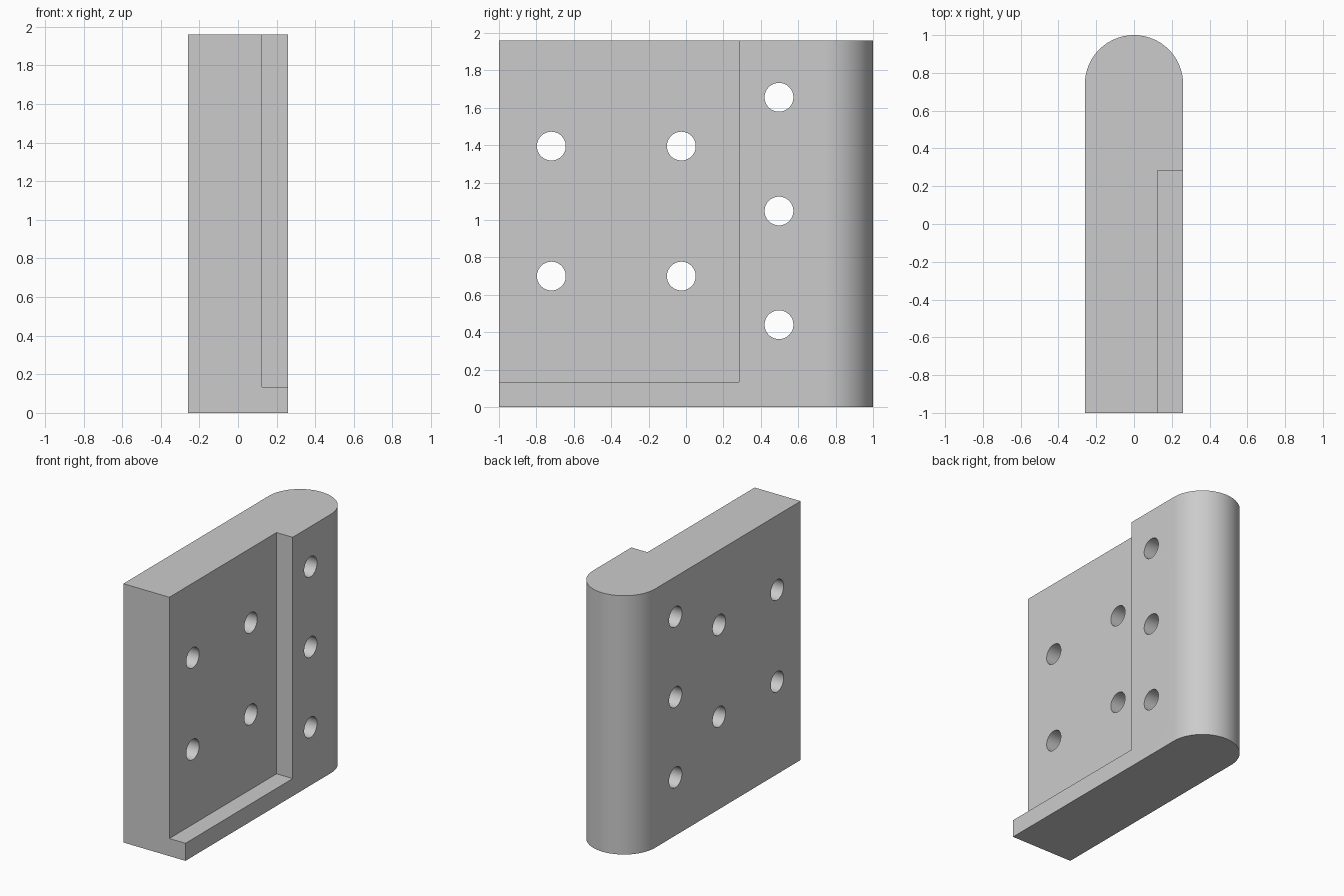
import bpy, bmesh, math
from mathutils import Matrix

if "Cube" in bpy.data.objects:
    bpy.data.objects.remove(bpy.data.objects["Cube"])

HALF, HEIGHT = 0.26, 1.96
HOLE_RADIUS = 0.077
HOLES = [(y, z) for y in (-0.72, -0.025) for z in (0.70, 1.395)]
HOLES += [(0.497, z) for z in (0.44, 1.048, 1.656)]

grey = bpy.data.materials.new("plain grey")
grey.use_nodes = True
colour = (0.6, 0.6, 0.6, 1)
grey.diffuse_color = colour
grey.node_tree.nodes["Principled BSDF"].inputs["Base Color"].default_value = colour


def make_object(name, bm):
    bmesh.ops.recalc_face_normals(bm, faces=bm.faces)
    mesh = bpy.data.meshes.new(name)
    bm.to_mesh(mesh)
    bm.free()
    mesh.materials.append(grey)
    obj = bpy.data.objects.new(name, mesh)
    bpy.context.collection.objects.link(obj)
    return obj


# Plate with a half-round back edge, extruded upwards
bm = bmesh.new()
outline = [(-HALF, -1), (HALF, -1)]
for i in range(49):
    a = math.pi * i / 48
    outline.append((HALF * math.cos(a), 1 - HALF + HALF * math.sin(a)))
base = bm.faces.new([bm.verts.new((x, y, 0)) for x, y in outline])
top = bmesh.ops.extrude_face_region(bm, geom=[base])["geom"]
bmesh.ops.translate(bm, vec=(0, 0, HEIGHT),
                    verts=[g for g in top if isinstance(g, bmesh.types.BMVert)])
plate = make_object("hinge_plate", bm)

# Recess on the left face, open at the front and top
bm = bmesh.new()
x0, y1, z0 = 0.125, 0.283, 0.133
bmesh.ops.create_cube(bm, size=1, matrix=Matrix.Translation((x0 + 0.5, y1 - 1, z0 + 1.5))
                      @ Matrix.Diagonal((1, 2, 3, 1)))
recess = make_object("recess_cutter", bm)

# Round holes straight through the plate
bm = bmesh.new()
for y, z in HOLES:
    bmesh.ops.create_cone(bm, cap_ends=True, segments=48, depth=2,
                          radius1=HOLE_RADIUS, radius2=HOLE_RADIUS,
                          matrix=Matrix.Translation((0, y, z))
                          @ Matrix.Rotation(math.pi / 2, 4, "Y"))
drill = make_object("hole_cutter", bm)

# Cut, then discard the cutters
bpy.ops.object.select_all(action="DESELECT")
plate.select_set(True)
bpy.context.view_layer.objects.active = plate
for cutter in (recess, drill):
    cutter.hide_render = True
    cut = plate.modifiers.new(cutter.name, "BOOLEAN")
    cut.operation, cut.solver, cut.object = "DIFFERENCE", "EXACT", cutter
    bpy.ops.object.modifier_apply(modifier=cut.name)
    bpy.data.objects.remove(cutter)
bpy.ops.object.shade_smooth_by_angle(angle=math.radians(30))
